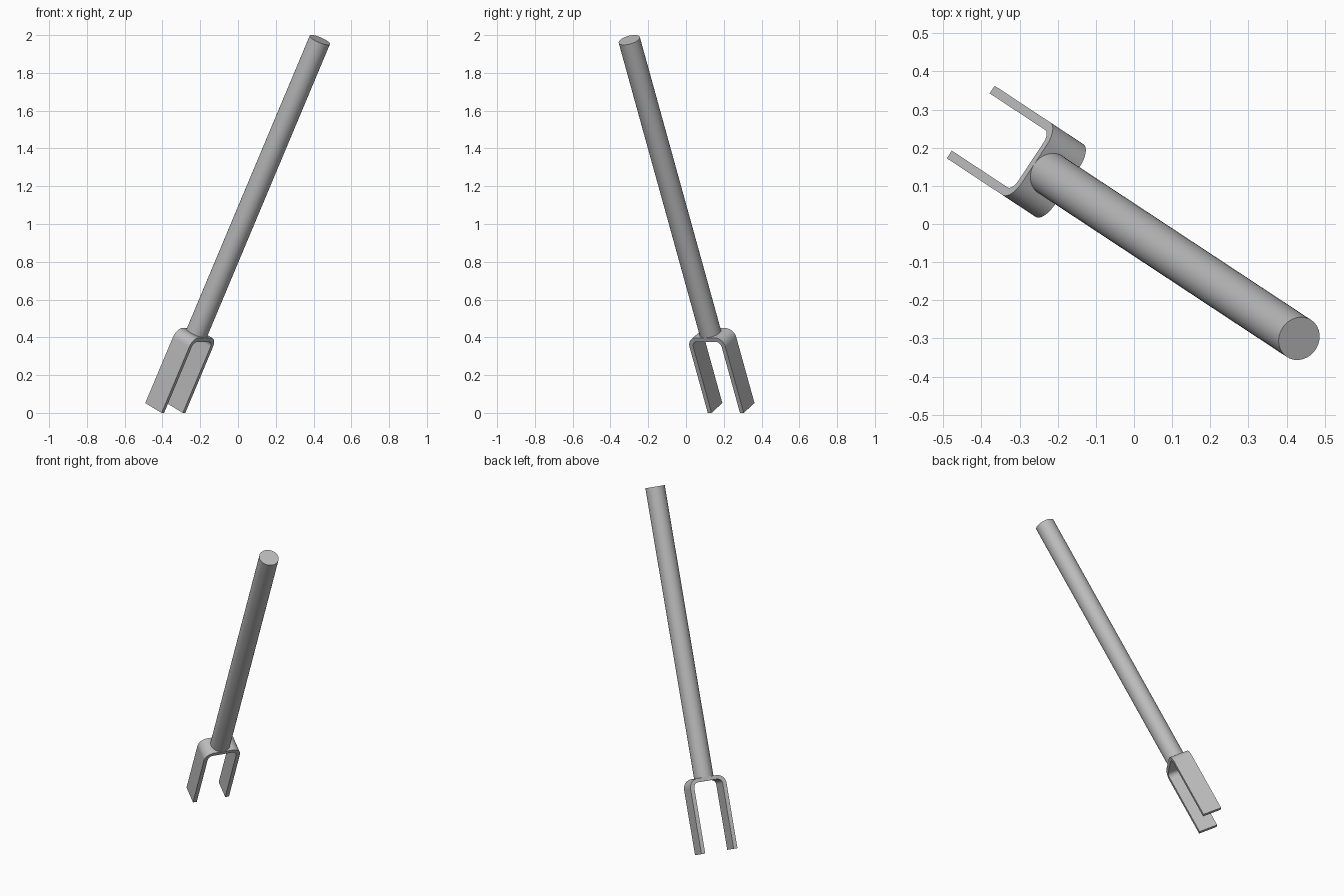
import bpy
import bmesh
from math import sin, cos, pi, radians
from mathutils import Vector, Matrix

cube = bpy.data.objects.get("Cube")
if cube:
    bpy.data.objects.remove(cube)

metal = bpy.data.materials.new("plain_grey_metal")
metal.use_nodes = True
grey = (0.5, 0.5, 0.5, 1)
metal.diffuse_color = grey
metal.node_tree.nodes["Principled BSDF"].inputs["Base Color"].default_value = grey

# Tilted frame: local x spans the fork, local y is the strip width, local z is the shaft
tilt, heading = radians(26.7), radians(-33.4)
shaft = Vector((sin(tilt) * cos(heading), sin(tilt) * sin(heading), cos(tilt)))
across = Vector((-sin(heading), cos(heading), 0))
depth = shaft.cross(across)
frame = Matrix((across, depth, shaft)).transposed().to_4x4()
frame.translation = (-0.385, 0.239, 0.026)

RADIUS, LENGTH = 0.058, 2.181
HALF, HEIGHT, THICK, BEND = 0.114, 0.445, 0.024, 0.055


def finish(name, bm):
    bmesh.ops.recalc_face_normals(bm, faces=bm.faces)
    mesh = bpy.data.meshes.new(name)
    bm.to_mesh(mesh)
    bm.free()
    mesh.materials.append(metal)
    obj = bpy.data.objects.new(name, mesh)
    bpy.context.collection.objects.link(obj)
    obj.matrix_world = frame
    bpy.ops.object.select_all(action='DESELECT')
    obj.select_set(True)
    bpy.context.view_layer.objects.active = obj
    bpy.ops.object.shade_smooth_by_angle(angle=radians(35))


def arch(inset, steps=10):
    """Upside-down U outline, inset from the outer face."""
    r = BEND - inset
    cx, cz = HALF - BEND, HEIGHT - BEND
    right = [(HALF - inset, 0)]
    for i in range(steps + 1):
        a = pi / 2 * i / steps
        right.append((cx + r * cos(a), cz + r * sin(a)))
    return right + [(-x, z) for x, z in reversed(right)]


# Fork: a flat strip bent into two prongs
bm = bmesh.new()
rings = []
for x_out, x_in in zip(arch(0), arch(THICK)):
    corners = ((x_out, -RADIUS), (x_out, RADIUS), (x_in, RADIUS), (x_in, -RADIUS))
    rings.append([bm.verts.new((p[0], y, p[1])) for p, y in corners])
for a, b in zip(rings, rings[1:]):
    for i in range(4):
        j = (i + 1) % 4
        bm.faces.new((a[i], a[j], b[j], b[i]))
bm.faces.new(rings[0])
bm.faces.new(rings[-1])
finish("fork", bm)

# Shaft: round bar standing on the bridge of the fork
bm = bmesh.new()
start = HEIGHT - THICK / 4
bmesh.ops.create_cone(bm, cap_ends=True, segments=48, radius1=RADIUS, radius2=RADIUS,
                      depth=LENGTH - start,
                      matrix=Matrix.Translation((0, 0, (LENGTH + start) / 2)))
finish("shaft", bm)
